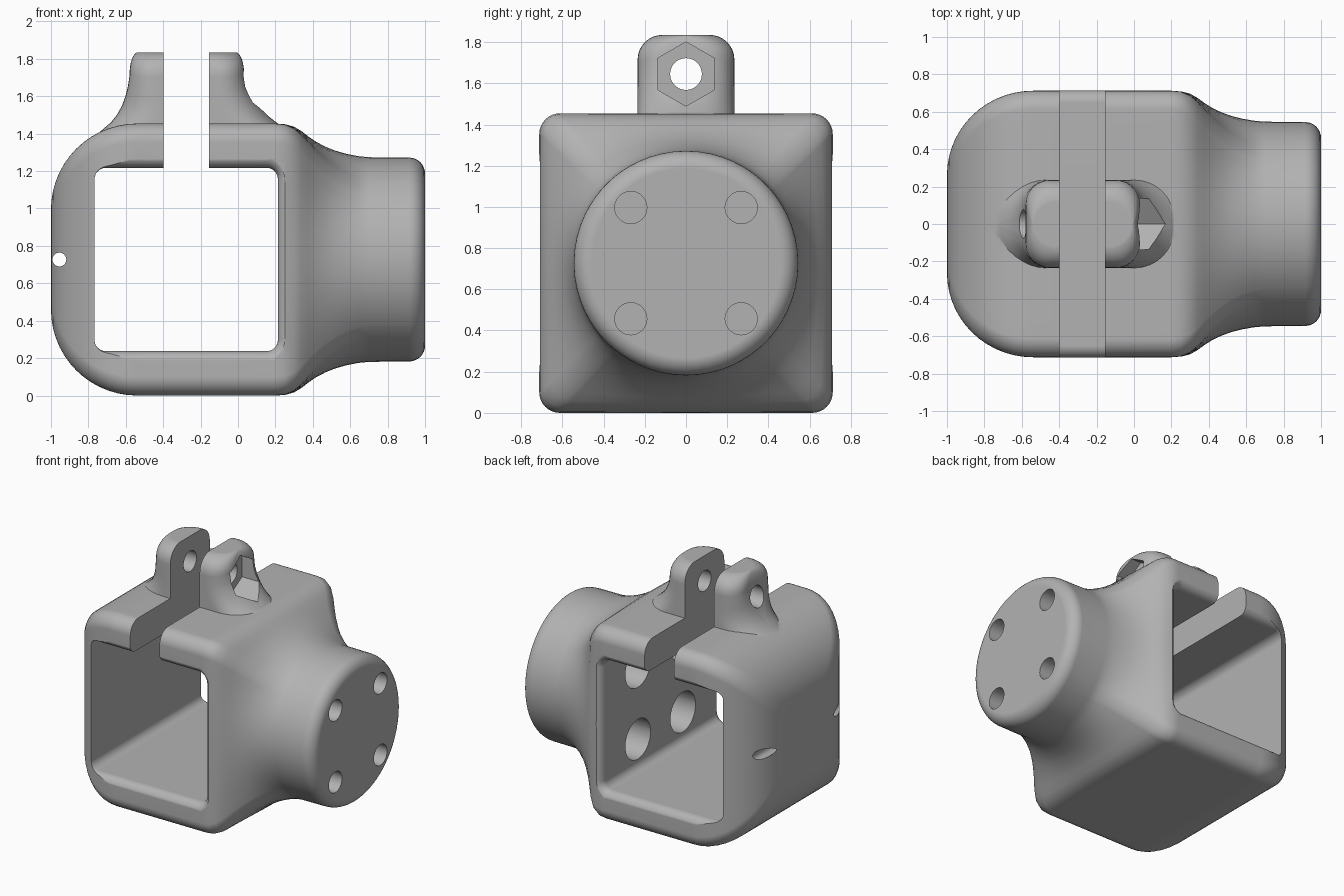
import bpy, bmesh
from math import sin, cos, pi, radians
from mathutils import Vector, Matrix

if "Cube" in bpy.data.objects:
    bpy.data.objects.remove(bpy.data.objects["Cube"])

grey = bpy.data.materials.new("matte_grey")
grey.use_nodes = True
grey.diffuse_color = (0.45, 0.45, 0.45, 1)
grey.node_tree.nodes["Principled BSDF"].inputs["Base Color"].default_value = grey.diffuse_color

MID = 0.727  # height of the main axis


def rounded_rect(hu, hv, r, arc=8, side=14):
    """Outline with arcs at the corners and evenly divided sides."""
    r = min(r, hu * 0.98, hv * 0.98)
    arcs = []
    for k, (su, sv) in enumerate([(1, 1), (-1, 1), (-1, -1), (1, -1)]):
        arcs.append([Vector((su * (hu - r) + r * cos(a), sv * (hv - r) + r * sin(a)))
                     for a in [(k + i / arc) * pi / 2 for i in range(arc + 1)]])
    pts = []
    for k in range(4):
        pts += arcs[k]
        start, end = arcs[k][-1], arcs[(k + 1) % 4][0]
        pts += [start.lerp(end, i / side) for i in range(1, side)]
    return pts


def make_object(name, bm):
    bmesh.ops.recalc_face_normals(bm, faces=bm.faces)
    me = bpy.data.meshes.new(name)
    bm.to_mesh(me)
    bm.free()
    ob = bpy.data.objects.new(name, me)
    bpy.context.collection.objects.link(ob)
    me.materials.append(grey)
    return ob


def loft(name, sections):
    """Skin a list of closed outlines and cap both ends."""
    bm = bmesh.new()
    rings = [[bm.verts.new(p) for p in s] for s in sections]
    n = len(rings[0])
    for a, b in zip(rings, rings[1:]):
        for i in range(n):
            j = (i + 1) % n
            bm.faces.new((a[i], a[j], b[j], b[i]))
    bm.faces.new(rings[0])
    bm.faces.new(rings[-1])
    return make_object(name, bm)


def rod(name, axis, centre, radius, length, sides=40):
    """Round or polygonal cutter along the x or y axis."""
    bm = bmesh.new()
    turn = Matrix.Rotation(pi / 2, 4, 'Y' if axis == 'x' else 'X')
    if sides == 6:
        turn = turn @ Matrix.Rotation(pi / 2, 4, 'Z')
    bmesh.ops.create_cone(bm, cap_ends=True, segments=sides, radius1=radius, radius2=radius,
                          depth=length, matrix=Matrix.Translation(centre) @ turn)
    return make_object(name, bm)


def boolean(target, tool, operation):
    mod = target.modifiers.new(tool.name, 'BOOLEAN')
    mod.operation, mod.object, mod.solver = operation, tool, 'EXACT'
    bpy.context.view_layer.objects.active = target
    bpy.ops.object.modifier_apply(modifier=mod.name)
    bpy.data.objects.remove(tool)


# Housing: rounded square box that blends into a round neck (x, half size, roundness)
stations = []
for i in range(15):
    a = pi / 2 * i / 14
    stations.append((-0.54 - 0.46 * cos(a), 0.267 + 0.46 * sin(a), 0))
stations += [(0.2, 0.727, 0), (0.25, 0.724, 0.01), (0.3, 0.71, 0.05), (0.34, 0.686, 0.12),
             (0.38, 0.655, 0.22), (0.42, 0.628, 0.34), (0.47, 0.602, 0.5), (0.52, 0.582, 0.66),
             (0.58, 0.565, 0.82), (0.64, 0.553, 0.94), (0.7, 0.547, 1)]
for i in range(9):
    a = pi / 2 * i / 8
    stations.append((0.915 + 0.085 * sin(a), 0.46 + 0.085 * cos(a), 1))

sections = []
for x, h, t in stations:
    ring = []
    for p in rounded_rect(h * 0.98, h, 0.1):
        q = p.lerp(p.normalized() * h, t)
        ring.append((x, q.x, MID + q.y))
    sections.append(ring)
housing = loft("clamp_housing", sections)

# Clamp lug with flared foot (z, left x, right x, corner radius)
lug = [(1.3, -0.84, 0.5, 0.23), (1.4, -0.75, 0.33, 0.23), (1.43, -0.715, 0.255, 0.22),
       (1.46, -0.68, 0.205, 0.21), (1.5, -0.648, 0.155, 0.2), (1.55, -0.62, 0.108, 0.18),
       (1.6, -0.602, 0.072, 0.16), (1.65, -0.589, 0.045, 0.14), (1.71, -0.58, 0.033, 0.13)]
sections = []
for z, x0, x1, r in lug:
    sections.append([((x0 + x1) / 2 + p.x, p.y, z) for p in rounded_rect((x1 - x0) / 2, 0.235, r)])
for i in range(9):
    a = pi / 2 * i / 8
    hx = 0.3065 - 0.045 * (1 - cos(a))
    hy = 0.235 - 0.12 * (1 - cos(a))
    z = 1.715 + 0.12 * sin(a)
    sections.append([(-0.2735 + p.x, p.y, z) for p in rounded_rect(hx, hy, 0.13)])
boolean(housing, loft("clamp_lug", sections), 'UNION')

# Square window through the box, with rounded lips front and back
half = [(0, 0.49)]
for i in range(8):
    a = pi / 2 * i / 7
    half.append((0.65 + 0.065 * sin(a), 0.49 + 0.065 * (1 - cos(a))))
half.append((0.85, 0.555))
path = [(-y, h) for y, h in reversed(half[1:])] + half
boolean(housing, loft("window_cutter", [
    [(-0.277 + p.x, y, MID + p.y) for p in rounded_rect(h, h, 0.06 + h - 0.49)]
    for y, h in path]), 'DIFFERENCE')

# Clamp slot through the roof and lug
bm = bmesh.new()
bmesh.ops.create_cube(bm, size=1, matrix=Matrix.Translation((-0.277, 0, 1.5))
                      @ Matrix.Diagonal((0.245, 2, 1, 1)))
boolean(housing, make_object("slot_cutter", bm), 'DIFFERENCE')

# Clamp bolt hole and hexagonal nut pocket
boolean(housing, rod("bolt_cutter", 'x', (-0.3, 0, 1.645), 0.077, 1.4), 'DIFFERENCE')
boolean(housing, rod("nut_cutter", 'x', (0.24, 0, 1.645), 0.156, 0.6, 6), 'DIFFERENCE')

# Four counterbored mounting holes in the neck
for sy in (-1, 1):
    for sz in (-1, 1):
        y, z = 0.268 * sy, MID + 0.27 * sz
        boolean(housing, rod("mount_cutter", 'x', (0.6, y, z), 0.078, 1), 'DIFFERENCE')
        boolean(housing, rod("counterbore_cutter", 'x', (0.4, y, z), 0.15, 0.7), 'DIFFERENCE')

# Small pin hole across the closed end
boolean(housing, rod("pin_cutter", 'y', (-0.955, 0, MID), 0.037, 2, 24), 'DIFFERENCE')

# Smooth shading with crisp edges
bpy.ops.object.select_all(action='DESELECT')
housing.select_set(True)
bpy.context.view_layer.objects.active = housing
bpy.ops.object.shade_smooth_by_angle(angle=radians(30))
weighted = housing.modifiers.new("weighted_normals", 'WEIGHTED_NORMAL')
weighted.keep_sharp = True
